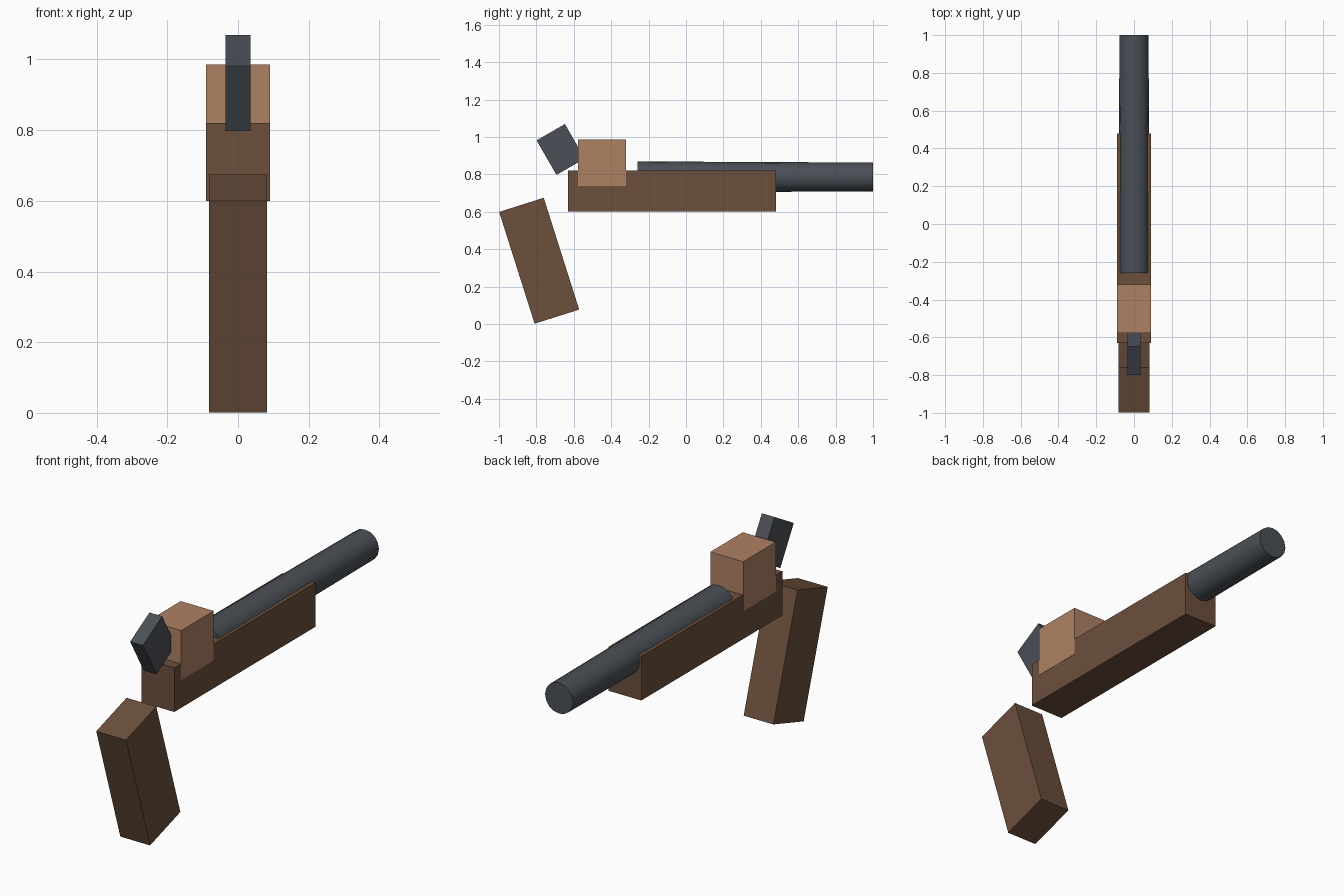
import bpy
import math

if "Cube" in bpy.data.objects:
    bpy.data.objects.remove(bpy.data.objects["Cube"])


def material(name, rgb):
    m = bpy.data.materials.new(name)
    m.diffuse_color = (*rgb, 1)
    m.use_nodes = True
    m.node_tree.nodes["Principled BSDF"].inputs["Base Color"].default_value = m.diffuse_color
    return m


wood = material("dark_wood", (0.15, 0.08, 0.046))
pale = material("pale_wood", (0.43, 0.22, 0.13))
iron = material("iron", (0.07, 0.08, 0.095))


def box(name, size, y, z, mat, tilt=0.0):
    """Box centred on x = 0, tilted about the x axis."""
    bpy.ops.mesh.primitive_cube_add(size=1, location=(0, y, z))
    ob = bpy.context.object
    ob.name = name
    ob.scale = size
    bpy.ops.object.transform_apply(location=False, rotation=False, scale=True)
    ob.rotation_euler.x = math.radians(tilt)
    ob.data.materials.append(mat)
    return ob


# Wooden body and slanted grip
box("stock", (0.18, 1.11, 0.22), -0.075, 0.71, wood)
box("grip", (0.164, 0.25, 0.627), -0.785, 0.338, wood, 17.6)

# Lock block sunk into the stock, with the hammer behind it
box("lock_block", (0.182, 0.256, 0.247), -0.449, 0.8625, pale)
box("hammer", (0.07, 0.175, 0.213), -0.67, 0.933, iron, 30)

# Slightly tapered barrel
bpy.ops.mesh.primitive_cone_add(vertices=16, radius1=0.083, radius2=0.077, depth=1.26,
                                location=(0, 0.37, 0.786),
                                rotation=(-math.pi / 2, 0, 0))
barrel = bpy.context.object
barrel.name = "barrel"
barrel.data.materials.append(iron)
bpy.ops.object.shade_smooth_by_angle(angle=math.radians(40))
